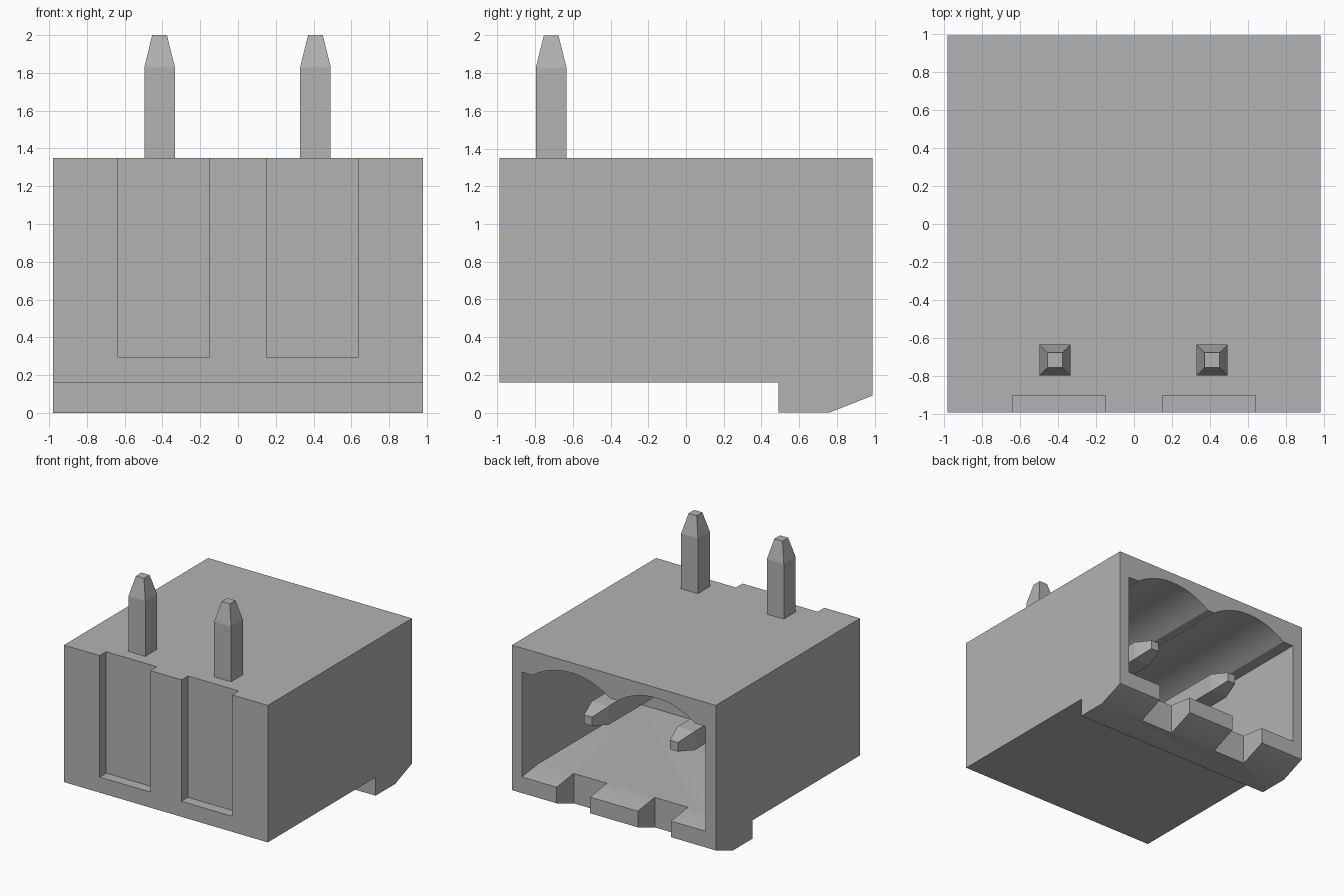
import bpy, bmesh, math
from mathutils import Vector

cube = bpy.data.objects.get("Cube")
if cube:
    bpy.data.objects.remove(cube, do_unlink=True)

grey = bpy.data.materials.new("plain_grey")
grey.use_nodes = True
grey.diffuse_color = (0.45, 0.45, 0.45, 1)
grey.node_tree.nodes["Principled BSDF"].inputs["Base Color"].default_value = grey.diffuse_color


def finish(name, bm):
    bmesh.ops.recalc_face_normals(bm, faces=bm.faces)
    mesh = bpy.data.meshes.new(name)
    bm.to_mesh(mesh)
    bm.free()
    mesh.materials.append(grey)
    obj = bpy.data.objects.new(name, mesh)
    bpy.context.collection.objects.link(obj)
    return obj


def prism(name, profile, axis, lo, hi):
    """Extrude a profile along x (yz points) or y (xz points)."""
    bm = bmesh.new()
    if axis == "x":
        pts = [(lo, a, b) for a, b in profile]
        step = Vector((hi - lo, 0, 0))
    else:
        pts = [(a, lo, b) for a, b in profile]
        step = Vector((0, hi - lo, 0))
    face = bm.faces.new([bm.verts.new(p) for p in pts])
    ext = bmesh.ops.extrude_face_region(bm, geom=[face])
    moved = [v for v in ext["geom"] if isinstance(v, bmesh.types.BMVert)]
    bmesh.ops.translate(bm, verts=moved, vec=step)
    return finish(name, bm)


def box(name, x, y, z):
    return prism(name, [(y[0], z[0]), (y[1], z[0]), (y[1], z[1]), (y[0], z[1])], "x", *x)


def activate(obj):
    bpy.ops.object.select_all(action="DESELECT")
    obj.select_set(True)
    bpy.context.view_layer.objects.active = obj


def cut(obj, cutter):
    cutter.hide_render = True
    mod = obj.modifiers.new("cut", "BOOLEAN")
    mod.operation, mod.solver, mod.object = "DIFFERENCE", "EXACT", cutter
    activate(obj)
    bpy.ops.object.modifier_apply(modifier=mod.name)
    bpy.data.objects.remove(cutter, do_unlink=True)


# Housing with a latch foot along the bottom of the open end
housing = prism("housing", [(-0.99, 0.16), (0.49, 0.16), (0.49, 0), (0.76, 0),
                            (0.99, 0.09), (0.99, 1.35), (-0.99, 1.35)], "x", -0.98, 0.98)

# Socket cavity with two arched channels in its ceiling
PIN_X = 0.41
half, rise, base = 0.37, 0.122, 1.14
radius = (half ** 2 + rise ** 2) / (2 * rise)
spread = math.asin(half / radius)
ceiling = []
for cx in (PIN_X, -PIN_X):
    for i in range(17):
        a = spread * (1 - i / 8)
        ceiling.append((cx + radius * math.sin(a),
                        base + rise - radius * (1 - math.cos(a))))
section = [(-0.883, base), (-0.883, 0.26), (0.883, 0.26), (0.883, base)] + ceiling
cut(housing, prism("cavity_cutter", section, "y", -0.6, 1.1))

# Sloping lip at the mouth
cut(housing, prism("lip_cutter", [(0.76, 0.262), (1.1, 0.215), (1.1, 0.5), (0.76, 0.5)],
                   "x", -0.883, 0.883))

for s in (-1, 1):
    # Lip notches and front recesses
    cut(housing, box("notch_cutter", sorted((s * 0.23, s * 0.55)), (0.755, 1.1), (-0.1, 0.4)))
    cut(housing, box("recess_cutter", sorted((s * 0.15, s * 0.637)), (-1.1, -0.9), (0.295, 1.5)))
activate(housing)
bpy.ops.object.shade_smooth_by_angle(angle=math.radians(25))


def pin(name, start, end, taper):
    """Square bar from start to end with a tapered tip."""
    start, end = Vector(start), Vector(end)
    d = (end - start).normalized()
    u = Vector((1, 0, 0))
    w = d.cross(u)
    bm = bmesh.new()
    rings = []
    for p, r in ((start, 0.081), (end - d * taper, 0.081), (end, 0.039)):
        rings.append([bm.verts.new(p + u * a * r + w * b * r)
                      for a, b in ((-1, -1), (1, -1), (1, 1), (-1, 1))])
    bm.faces.new(rings[0])
    bm.faces.new(rings[-1])
    for r0, r1 in zip(rings, rings[1:]):
        for i in range(4):
            j = (i + 1) % 4
            bm.faces.new((r0[i], r0[j], r1[j], r1[i]))
    return finish(name, bm)


# Right-angle contacts: a solder leg upward and a blade inside the socket
for side, x in (("left", PIN_X), ("right", -PIN_X - 0.005)):
    pin(side + "_solder_leg", (x, -0.715, 0.68), (x, -0.715, 2.0), 0.17)
    pin(side + "_contact_blade", (x, -0.715, 0.76), (x, 0.76, 0.76), 0.17)
